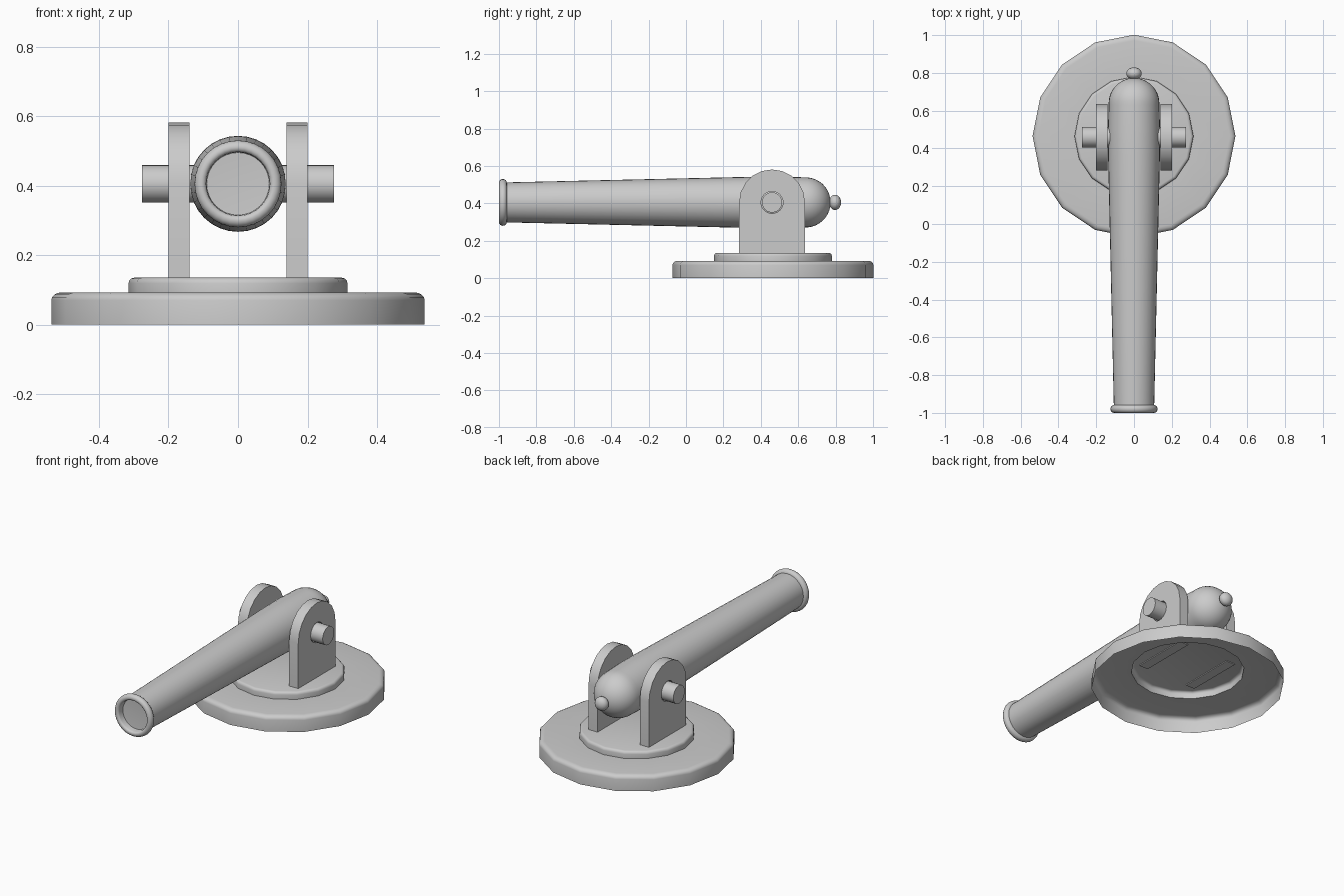
import bpy, bmesh
from math import sin, cos, pi, radians

if "Cube" in bpy.data.objects:
    bpy.data.objects.remove(bpy.data.objects["Cube"])

PIVOT_Y, PIVOT_Z = 0.46, 0.405


def finish(obj, angle=35):
    bpy.ops.object.select_all(action='DESELECT')
    obj.select_set(True)
    bpy.context.view_layer.objects.active = obj
    bpy.ops.object.shade_smooth_by_angle(angle=radians(angle))


def lathe(name, profile, segs, place):
    """Revolve (radius, height) points; place(u, v, h) maps to world space."""
    bm = bmesh.new()
    rings = []
    for r, h in profile:
        if r == 0:
            rings.append([bm.verts.new(place(0, 0, h))] * segs)
        else:
            rings.append([bm.verts.new(place(r * cos(2 * pi * i / segs), r * sin(2 * pi * i / segs), h))
                          for i in range(segs)])
    for a, b in zip(rings, rings[1:]):
        for i in range(segs):
            j = (i + 1) % segs
            bm.faces.new(dict.fromkeys((a[i], a[j], b[j], b[i])))
    bmesh.ops.recalc_face_normals(bm, faces=bm.faces)
    mesh = bpy.data.meshes.new(name)
    bm.to_mesh(mesh)
    bm.free()
    obj = bpy.data.objects.new(name, mesh)
    bpy.context.collection.objects.link(obj)
    finish(obj)
    return obj


def upright(u, v, h):
    return (u, PIVOT_Y + 0.005 + v, h)


def along_y(u, v, h):
    return (u, h, PIVOT_Z + v)


def arc(r, c, h, h_r, a0, a1, n):
    """Rounded profile points around (c, h)."""
    return [(c + r * cos(a0 + (a1 - a0) * i / n), h + h_r * sin(a0 + (a1 - a0) * i / n))
            for i in range(n + 1)]


# Stepped 16-sided base, a thin shell open underneath
base = [(0.537, 0)] + arc(0.03, 0.507, 0.07, 0.023, 0, pi / 2, 4)
base += [(0.315, 0.093)] + arc(0.016, 0.299, 0.119, 0.016, 0, pi / 2, 3) + [(0, 0.135)]
base_obj = lathe("base", base, 16, upright)
# the open shell needs outward normals
if max(base_obj.data.polygons, key=lambda p: p.center.z).normal.z < 0:
    base_obj.data.flip_normals()

# Tapered barrel with shallow bore, muzzle ring and rounded breech
barrel = [(0, -0.955), (0.09, -0.96), (0.092, -0.99)]
barrel += arc(0.013, 0.105, -0.988, 0.012, pi, 1.5 * pi, 3)[1:]
barrel += arc(0.02, 0.105, -0.979, 0.021, -pi / 2, pi / 2, 8)[1:]
barrel += [(0.107, -0.957), (0.137, 0.36), (0.138, 0.5)]
barrel += [(0.134, 0.63)] + arc(0.134, 0, 0.64, 0.133, 0.08, pi / 2, 9)[:-1] + [(0, 0.773)]
lathe("barrel", barrel, 32, along_y)

# Knob at the breech end
knob = [(0, 0.765)] + arc(0.041, 0, 0.797, 0.032, -pi / 2, pi / 2, 10)[1:-1] + [(0, 0.829)]
lathe("breech_knob", knob, 20, along_y)


# Arched side plates with round bearing holes, and trunnion pins
def spline(curve, pts):
    s = curve.splines.new('POLY')
    s.points.add(len(pts) - 1)
    for p, (x, y) in zip(s.points, pts):
        p.co = (x, y, 0, 1)
    s.use_cyclic_u = True


for side, s in (("left", -1), ("right", 1)):
    curve = bpy.data.curves.new(side + "_plate_outline", 'CURVE')
    curve.dimensions, curve.fill_mode, curve.extrude = '2D', 'BOTH', 0.03
    spline(curve, [(-0.176, 0.13 - PIVOT_Z), (0.176, 0.13 - PIVOT_Z)] + arc(0.176, 0, 0, 0.176, 0, pi, 10))
    spline(curve, arc(0.059, 0, 0, 0.059, 0, 2 * pi, 24)[:-1])
    plate = bpy.data.objects.new(side + "_plate", curve)
    plate.location = (s * 0.17, PIVOT_Y, PIVOT_Z)
    plate.rotation_euler = (pi / 2, 0, pi / 2)
    bpy.context.collection.objects.link(plate)
    bpy.ops.object.select_all(action='DESELECT')
    plate.select_set(True)
    bpy.context.view_layer.objects.active = plate
    bpy.ops.object.convert(target='MESH')
    finish(bpy.context.view_layer.objects.active)

    lathe(side + "_trunnion", [(0, 0.1), (0.054, 0.1), (0.054, 0.276), (0, 0.276)], 24,
          lambda u, v, h: (s * h, PIVOT_Y + u, PIVOT_Z + v))
